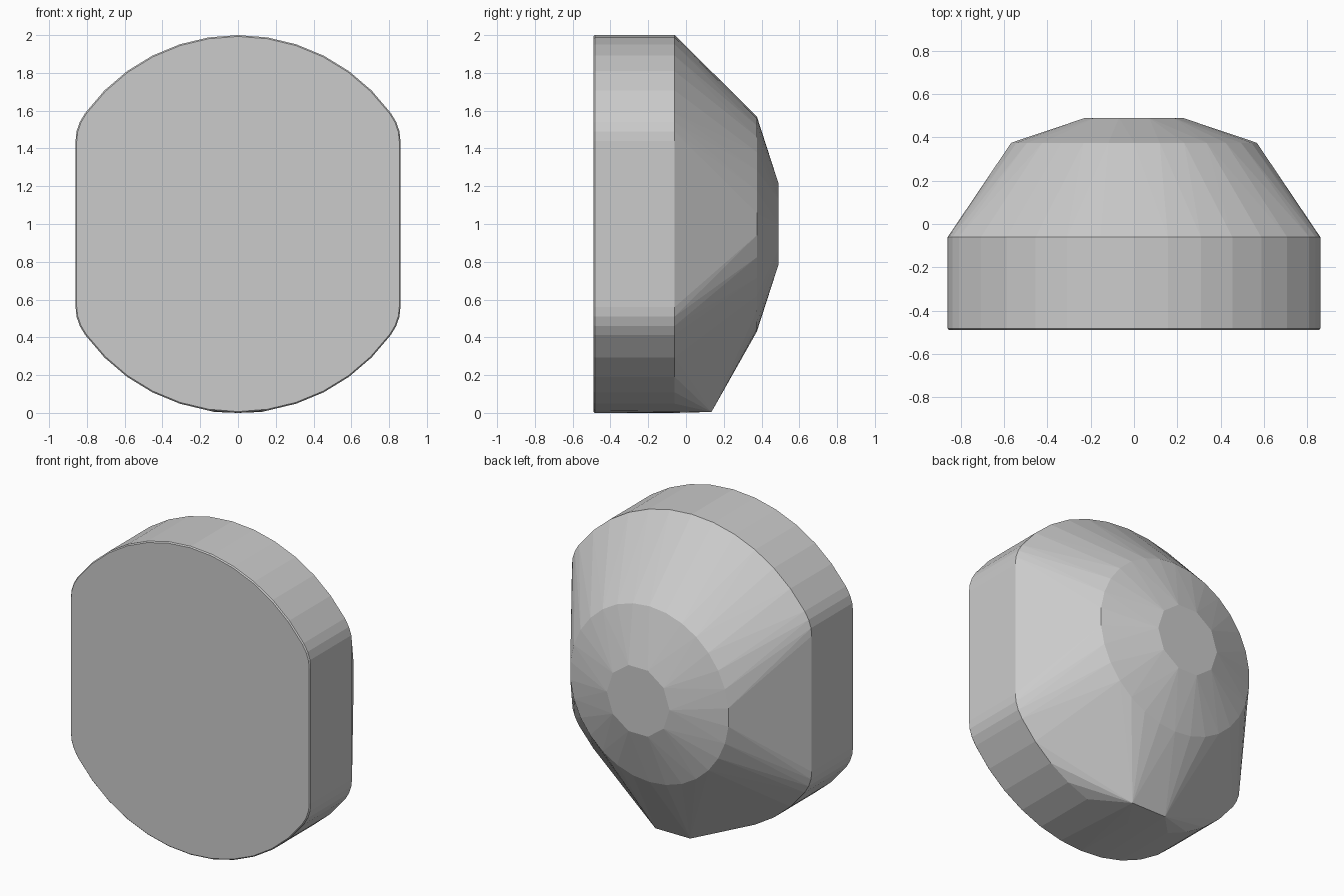
import bpy, bmesh
from math import sin, cos, radians

if "Cube" in bpy.data.objects:
    bpy.data.objects.remove(bpy.data.objects["Cube"])


def circle(count, radius, start, y):
    """Ring of points around the centre axis, facing along y."""
    angles = [radians(start + 360 * i / count) for i in range(count)]
    return [(radius * cos(a), y, 1 + radius * sin(a)) for a in angles]


def outline(y, inset=0.0):
    """Round face with flattened, softly rounded sides."""
    quarter = [(sin(radians(9 * k)), cos(radians(9 * k))) for k in range(7)]
    quarter += [(0.838, 0.54), (0.855, 0.49), (0.86, 0.44)]
    s = 1 - inset
    return [(sx * x * s, y, 1 + sz * z * s)
            for x, z in quarter for sx in (-1, 1) for sz in (-1, 1)]


# Front slab with a fine bevel, then the tapering back
points = outline(-0.49, 0.007) + outline(-0.483) + outline(-0.06)
points += circle(30, 0.57, 6, 0.375)
points += circle(10, 0.225, 0, 0.49)
# Foot edge projecting backwards underneath
points += [(-0.125, 0.135, 0.005), (0.125, 0.135, 0.005)]

# The body is fully convex, so its sections are joined by a hull
bm = bmesh.new()
for p in points:
    bm.verts.new(p)
bmesh.ops.remove_doubles(bm, verts=bm.verts, dist=0.0005)
hull = bmesh.ops.convex_hull(bm, input=bm.verts)
loose = [v for v in bm.verts if not v.link_faces]
bmesh.ops.delete(bm, geom=loose, context='VERTS')
bmesh.ops.dissolve_limit(bm, angle_limit=radians(0.5),
                         verts=bm.verts, edges=bm.edges)
bmesh.ops.recalc_face_normals(bm, faces=bm.faces)

mesh = bpy.data.meshes.new("rounded_housing")
bm.to_mesh(mesh)
bm.free()
body = bpy.data.objects.new("rounded_housing", mesh)
bpy.context.collection.objects.link(body)
